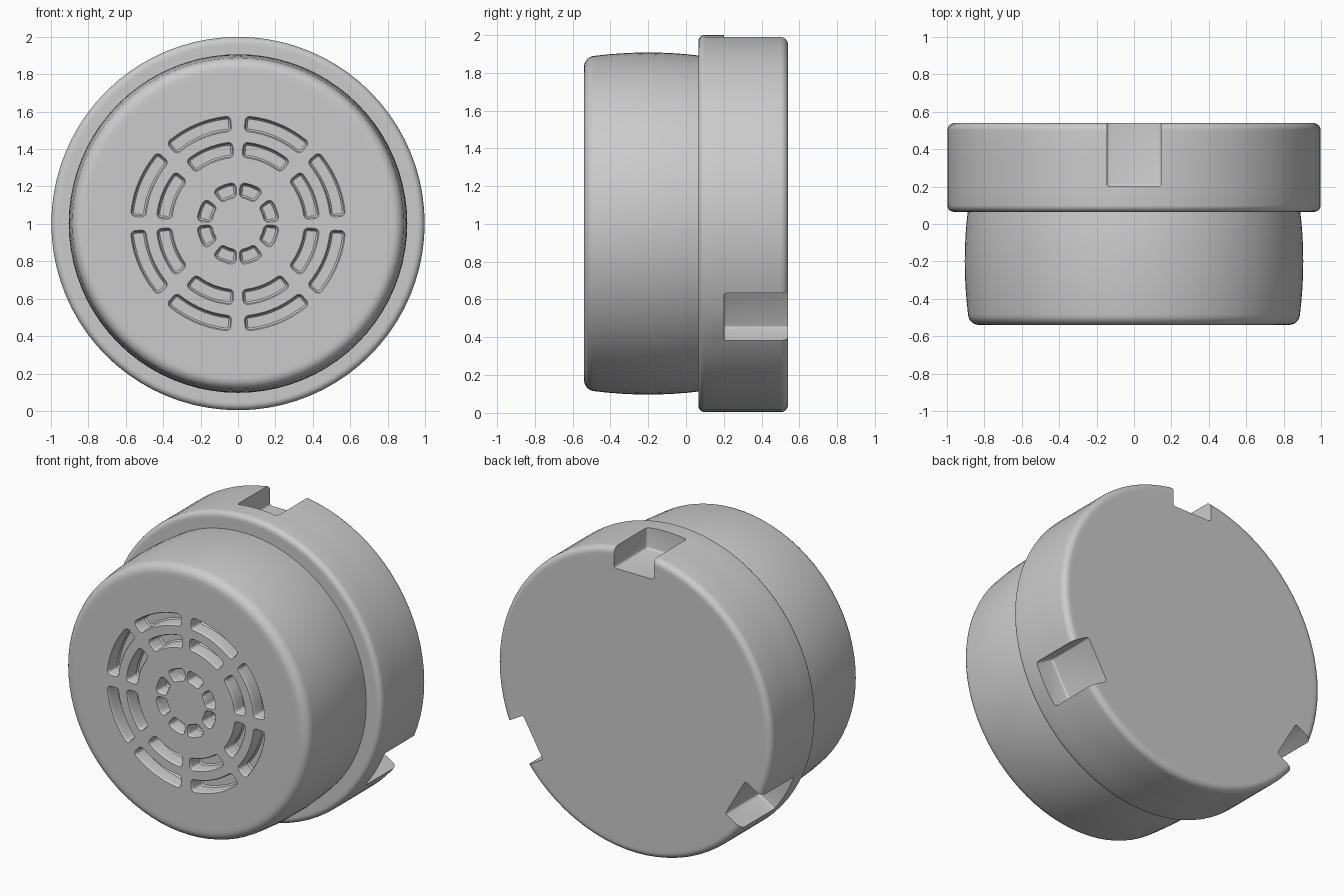
import bpy, bmesh
from math import sin, cos, pi, radians
from mathutils import Matrix, Vector

if "Cube" in bpy.data.objects:
    bpy.data.objects.remove(bpy.data.objects["Cube"])

ZC = 1.002      # height of the canister axis
SEG = 80        # sides around the axis


def finish(bm, name):
    bmesh.ops.recalc_face_normals(bm, faces=bm.faces[:])
    me = bpy.data.meshes.new(name)
    bm.to_mesh(me)
    bm.free()
    ob = bpy.data.objects.new(name, me)
    bpy.context.collection.objects.link(ob)
    return ob


def loft(bm, rings):
    """Skin closed point rings together and cap both ends."""
    vs = [[bm.verts.new(p) for p in ring] for ring in rings]
    n = len(vs[0])
    for a, b in zip(vs, vs[1:]):
        for i in range(n):
            j = (i + 1) % n
            bm.faces.new((a[i], a[j], b[j], b[i]))
    bm.faces.new(vs[0])
    bm.faces.new(vs[-1])


def lathe(name, profile):
    """Turn (radius, y) points around the canister axis."""
    bm = bmesh.new()
    loft(bm, [[(r * cos(2 * pi * i / SEG), y, ZC + r * sin(2 * pi * i / SEG))
               for i in range(SEG)] for r, y in profile])
    return finish(bm, name)


def arc(r, y, rad, start, steps=6):
    """Quarter circle in the (radius, y) plane."""
    return [(r + rad * cos(radians(start + 90 * i / steps)),
             y + rad * sin(radians(start + 90 * i / steps))) for i in range(steps + 1)]


def cut(ob, cutter):
    mod = ob.modifiers.new("cut", 'BOOLEAN')
    mod.operation = 'DIFFERENCE'
    mod.solver = 'EXACT'
    mod.object = cutter
    cutter.hide_render = True
    bpy.ops.object.select_all(action='DESELECT')
    bpy.context.view_layer.objects.active = ob
    ob.select_set(True)
    bpy.ops.object.modifier_apply(modifier=mod.name)
    bpy.ops.object.shade_smooth_by_angle(angle=radians(30))
    bpy.data.objects.remove(cutter)


def slot_ring(r0, r1, a0, a1, off, y, turn, side):
    """Rounded curved slot outline, grown by off, placed at depth y."""
    rm = (r0 + r1) / 2
    u0, u1 = radians(a0) * rm - off, radians(a1) * rm + off
    v0, v1 = r0 - off, r1 + off
    c = 0.018 + off
    pts = []
    for cu, cv, st in ((u1 - c, v1 - c, 0), (u0 + c, v1 - c, 90),
                       (u0 + c, v0 + c, 180), (u1 - c, v0 + c, 270)):
        for k in range(5):
            t = radians(st + 22.5 * k)
            pts.append((cu + c * cos(t), cv + c * sin(t)))
        if st in (0, 180):      # subdivide the long curved sides
            lu, lv = pts[-1]
            end = u0 + c if st == 0 else u1 - c
            pts += [(lu + (end - lu) * k / 7, lv) for k in range(1, 7)]
    out = []
    for u, v in pts:
        a = radians(turn) + side * u / rm
        out.append((v * cos(a), y, ZC + v * sin(a)))
    return out


# Front body: rounded front edge, slightly barrelled wall
def barrel(y):
    return 0.905 - 0.22 * (y + 0.2) ** 2


profile = [(0.80, -0.54)] + arc(barrel(-0.48) - 0.06, -0.48, 0.06, -90)
profile += [(barrel(y), y) for y in (-0.41, -0.34, -0.27, -0.2, -0.13, -0.06, 0.01, 0.1)]
body = lathe("filter_body", profile)

# Vent slots: three rings of eight, mirrored in each quadrant
bm = bmesh.new()
stack = ((-0.57, 0.009), (-0.543, 0.009), (-0.534, 0.002), (-0.525, 0.0),
         (-0.45, 0.0), (-0.44, -0.008))
for r0, r1, a0, a1 in ((0.145, 0.213, 5, 36), (0.36, 0.43, 4.6, 39), (0.50, 0.57, 4.6, 41)):
    for turn in (0, 90, 180, 270):
        for side in (1, -1):
            loft(bm, [slot_ring(r0, r1, a0, a1, off, y, turn, side) for y, off in stack])
cut(body, finish(bm, "slot_cutter"))

# Rear collar: wider drum with rounded edges
R = 0.998
collar = lathe("rear_collar",
               [(0.80, 0.065), (0.95, 0.065)] + arc(R - 0.035, 0.10, 0.035, -90)
               + [(R, 0.2), (R, 0.35)] + arc(R - 0.04, 0.50, 0.04, 0)
               + [(0.94, 0.54)])

# Three locking notches, open to the back
bm = bmesh.new()
for ang in (90, 210, 330):
    box = bmesh.new()
    bmesh.ops.create_cube(box, size=1)
    bmesh.ops.scale(box, vec=(0.30, 0.45, 0.29), verts=box.verts)
    bmesh.ops.translate(box, vec=(0.85 + 0.15, 0.20 + 0.225, 0), verts=box.verts)
    bmesh.ops.bevel(box, geom=box.edges[:], offset=0.015, segments=3,
                    profile=0.5, affect='EDGES')
    box.transform(Matrix.Translation(Vector((0, 0, ZC)))
                  @ Matrix.Rotation(radians(-ang), 4, 'Y'))
    tmp = bpy.data.meshes.new("notch")
    box.to_mesh(tmp)
    box.free()
    bm.from_mesh(tmp)
    bpy.data.meshes.remove(tmp)
cut(collar, finish(bm, "notch_cutter"))
